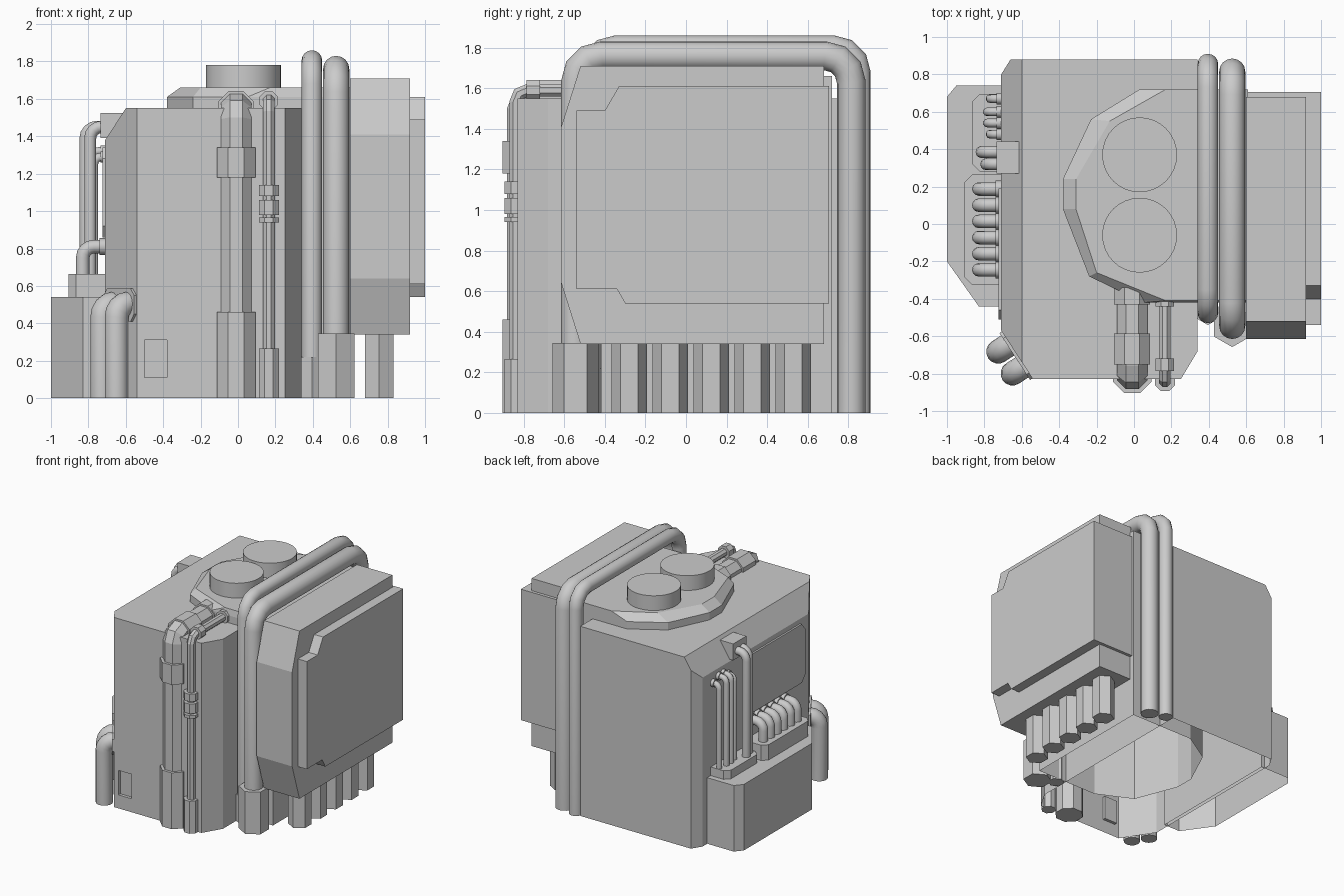
import bpy, bmesh, math
from mathutils import Vector

if "Cube" in bpy.data.objects:
    bpy.data.objects.remove(bpy.data.objects["Cube"])


def finish(name, bm, smooth=False):
    bmesh.ops.recalc_face_normals(bm, faces=bm.faces)
    me = bpy.data.meshes.new(name)
    bm.to_mesh(me)
    bm.free()
    ob = bpy.data.objects.new(name, me)
    bpy.context.collection.objects.link(ob)
    bpy.ops.object.select_all(action='DESELECT')
    ob.select_set(True)
    bpy.context.view_layer.objects.active = ob
    if smooth:
        bpy.ops.object.shade_smooth_by_angle(angle=math.radians(40))
    return ob


def loft(name, rings, smooth=False):
    """Skin a stack of equal-length point rings and cap both ends."""
    bm = bmesh.new()
    rows = [[bm.verts.new(p) for p in r] for r in rings]
    n = len(rows[0])
    for a, b in zip(rows, rows[1:]):
        for i in range(n):
            j = (i + 1) % n
            bm.faces.new((a[i], a[j], b[j], b[i]))
    bm.faces.new(rows[0])
    bm.faces.new(rows[-1])
    return finish(name, bm, smooth)


def prism(name, pts, lo, hi, axis='z'):
    place = (lambda p, h: (h, *p)) if axis == 'x' else (lambda p, h: (*p, h))
    return loft(name, [[place(p, h) for p in pts] for h in (lo, hi)])


def box(name, x0, x1, y0, y1, z0, z1):
    return prism(name, [(x0, y0), (x1, y0), (x1, y1), (x0, y1)], z0, z1)


def open_bottom(ob):
    bm = bmesh.new()
    bm.from_mesh(ob.data)
    low = [f for f in bm.faces if all(v.co.z < 1e-4 for v in f.verts)]
    bmesh.ops.delete(bm, geom=low, context='FACES_ONLY')
    bm.to_mesh(ob.data)
    bm.free()


def tube(name, path, r, side, sides=16, bend=0.0, segs=4, phase=0.0, smooth=True):
    """Sweep a polygon along a planar path with filleted right-angle corners.
    side = unit vector normal to the plane of the path."""
    P = [Vector(p) for p in path]
    pts = [P[0]]
    for a, p, b in zip(P, P[1:], P[2:]):
        u, v = (a - p).normalized(), (b - p).normalized()
        c = p + (u + v) * bend
        for k in range(segs + 1):
            t = math.pi / 2 * k / segs
            pts.append(c - bend * (v * math.cos(t) + u * math.sin(t)))
    pts.append(P[-1])
    s = Vector(side).normalized()
    rings = []
    for i, p in enumerate(pts):
        tin = (p - pts[i - 1]).normalized() if i else (pts[1] - p).normalized()
        tout = (pts[i + 1] - p).normalized() if i < len(pts) - 1 else tin
        t = (tin + tout).normalized()
        w = s.cross(t) / max(t.dot(tin), 0.3)
        angs = [phase + 2 * math.pi * k / sides for k in range(sides)]
        rings.append([p + r * (s * math.cos(a) + w * math.sin(a)) for a in angs])
    return loft(name, rings, smooth)


X, Y = (1, 0, 0), (0, 1, 0)
EIGHTH = math.pi / 8

# Main housing with cut corners, sloped upper left edge and front recess
body = prism("main_housing", [(-.71, -.57), (-.54, -.83), (.25, -.83), (.34, -.68),
                              (.34, .88), (-.66, .88), (-.71, .8)], 0, 1.55)
bm = bmesh.new()
bm.from_mesh(body.data)
cut = bmesh.ops.bisect_plane(bm, geom=bm.verts[:] + bm.edges[:] + bm.faces[:],
                             plane_co=(-.6, 0, 1.55), plane_no=(-.17, 0, .11), clear_outer=True)
bmesh.ops.holes_fill(bm, edges=[e for e in bm.edges if e.is_boundary])
bmesh.ops.recalc_face_normals(bm, faces=bm.faces)
bm.to_mesh(body.data)
bm.free()
cutter = box("recess_cutter", -.5, -.38, -.9, -.805, .11, .31)
cutter.hide_render = True
mod = body.modifiers.new("recess", 'BOOLEAN')
mod.operation, mod.object, mod.solver = 'DIFFERENCE', cutter, 'EXACT'
bpy.context.view_layer.objects.active = body
bpy.ops.object.modifier_apply(modifier="recess")
bpy.data.objects.remove(cutter)
open_bottom(body)

# Core block with rounded left end and bevelled top
outer = [(.61, .72), (.03, .72), (-.23, .56), (-.38, .24), (-.38, .08), (-.24, -.28), (.05, -.42), (.61, -.42)]
inner = [(.61, .72), (.17, .72), (-.13, .55), (-.31, .24), (-.31, .08), (-.2, -.26), (.17, -.41), (.61, -.41)]
core = loft("core_block", [[(*p, z) for p in o] for o, z in ((outer, 0), (outer, 1.61), (inner, 1.66))])
open_bottom(core)

# Two round caps on top
for i, y in enumerate((.37, -.06)):
    tube(f"top_cap_{i}", [(.03, y, 1.64), (.03, y, 1.78)], .2, X, sides=32)

# Right side armour and its outer plate
prism("side_panel", [(-.52, 1.71), (.68, 1.71), (.68, .34), (-.52, .34), (-.615, .64), (-.615, 1.41)],
      .6, .92, 'x')
prism("side_plate", [(-.54, 1.49), (-.4, 1.49), (-.33, 1.61), (.705, 1.61), (.705, .54),
                     (-.3, .54), (-.34, .61), (-.54, .61)], .6, 1.0, 'x')

# Hexagonal posts under the panel
for i in range(5):
    y = -.28 + .202 * i
    tube(f"hex_post_{i}", [(.755, y, 0), (.755, y, .36)], .087, Y, sides=6, smooth=False)

# Two large hoop pipes running over the top, with hex sleeves in front
for name, x, r, y0, y1, z, sr, sz in (("thick", .525, .07, -.545, .815, 1.76, .113, .345),
                                      ("thin", .395, .055, -.475, .855, 1.805, .065, .22)):
    tube(name + "_hoop_pipe", [(x, y0, 0), (x, y0, z), (x, y1, z), (x, y1, 0)], r, X, bend=.13, segs=3)
    tube(name + "_hoop_sleeve", [(x, y0, 0), (x, y0, sz)], sr, Y, sides=6, smooth=False)

# Octagonal front pipes with collars
for name, x, y, z, r, cr, uprights, flats in (
        ("wide", -.01, -.80, 1.545, .089, .112, ((0, .46), (1.18, 1.34)), ((-.75, -.585), (-.43, -.34))),
        ("narrow", .165, -.84, 1.59, .033, .058, ((0, .265), (.94, .965), (.98, 1.06), (1.08, 1.14)),
         ((-.785, -.72), (-.44, -.40)))):
    tube(name + "_front_pipe", [(x, y, 0), (x, y, z), (x, -.38, z)], r, X, 8, .06, 2, EIGHTH, False)
    for i, (a, b) in enumerate(uprights):
        tube(f"{name}_collar_{i}", [(x, y, a), (x, y, b)], cr, X, 8, phase=EIGHTH, smooth=False)
    for i, (a, b) in enumerate(flats):
        tube(f"{name}_top_collar_{i}", [(x, a, z), (x, b, z)], cr * .93, X, 8, phase=EIGHTH, smooth=False)

# Left side box, pipe trays and thin wall plate
open_bottom(prism("left_box", [(-1, .68), (-.95, .74), (-.68, .74), (-.68, -.44), (-.83, -.44), (-1, -.2)], 0, .54))


def tray(name, x, y0, y1, top):
    c = .04
    prism(name, [(-.68, y0), (x + c, y0), (x, y0 + c), (x, y1 - c), (x + c, y1), (-.68, y1)], .53, top)


tray("front_tray", -.905, -.325, .265, .665)
tray("back_tray", -.865, .28, .695, .61)
prism("wall_plate", [(-.46, .86), (.19, .86), (.19, 1.34), (-.46, 1.34), (-.51, 1.28), (-.51, .92)], -.725, -.7, 'x')

# Row of short elbows on the front tray
for i in range(6):
    y = .187 - .0865 * i
    tube(f"elbow_{i}", [(-.83, y, .6), (-.83, y, .81), (-.68, y, .81)], .036, Y, 12, .06)
    tube(f"elbow_collar_{i}", [(-.74, y, .81), (-.7, y, .81)], .045, Y, 12)

# Tall pipes on the back tray and the block they enter
for i, (y, x, z) in enumerate(((.67, -.77, 1.29), (.6, -.785, 1.32), (.54, -.785, 1.32), (.48, -.77, 1.29))):
    tube(f"riser_{i}", [(x, y, .58), (x, y, z), (-.68, y, z)], .023, Y, 10, .04)
    tube(f"riser_collar_{i}", [(-.735, y, z), (-.7, y, z)], .031, Y, 10)
for i, (y, x) in enumerate(((.385, -.815), (.32, -.79))):
    tube(f"tall_riser_{i}", [(x, y, .58), (x, y, 1.45), (-.7, y, 1.45)], .032, Y, 12, .06)
box("riser_block", -.735, -.61, .27, .44, 1.39, 1.525)

# Two drain pipes on the cut front left corner, with flange
n, t = Vector((-.837, -.547, 0)), Vector((.547, -.837, 0))
mid = Vector((-.625, -.70, 0))
flange = [(-.15, .45), (-.15, .55), (-.115, .585), (.115, .585), (.15, .55), (.15, .45), (.115, .41), (-.115, .41)]
loft("drain_flange", [[mid + t * a + n * d + Vector((0, 0, z)) for a, z in flange] for d in (-.01, .015)])
for i, k in enumerate((-.07, .07)):
    p = mid + t * k + n * .075
    up = Vector((0, 0, .505))
    tube(f"drain_pipe_{i}", [p, p + up, mid + t * k - n * .03 + up], .064, t, 16, .075)
